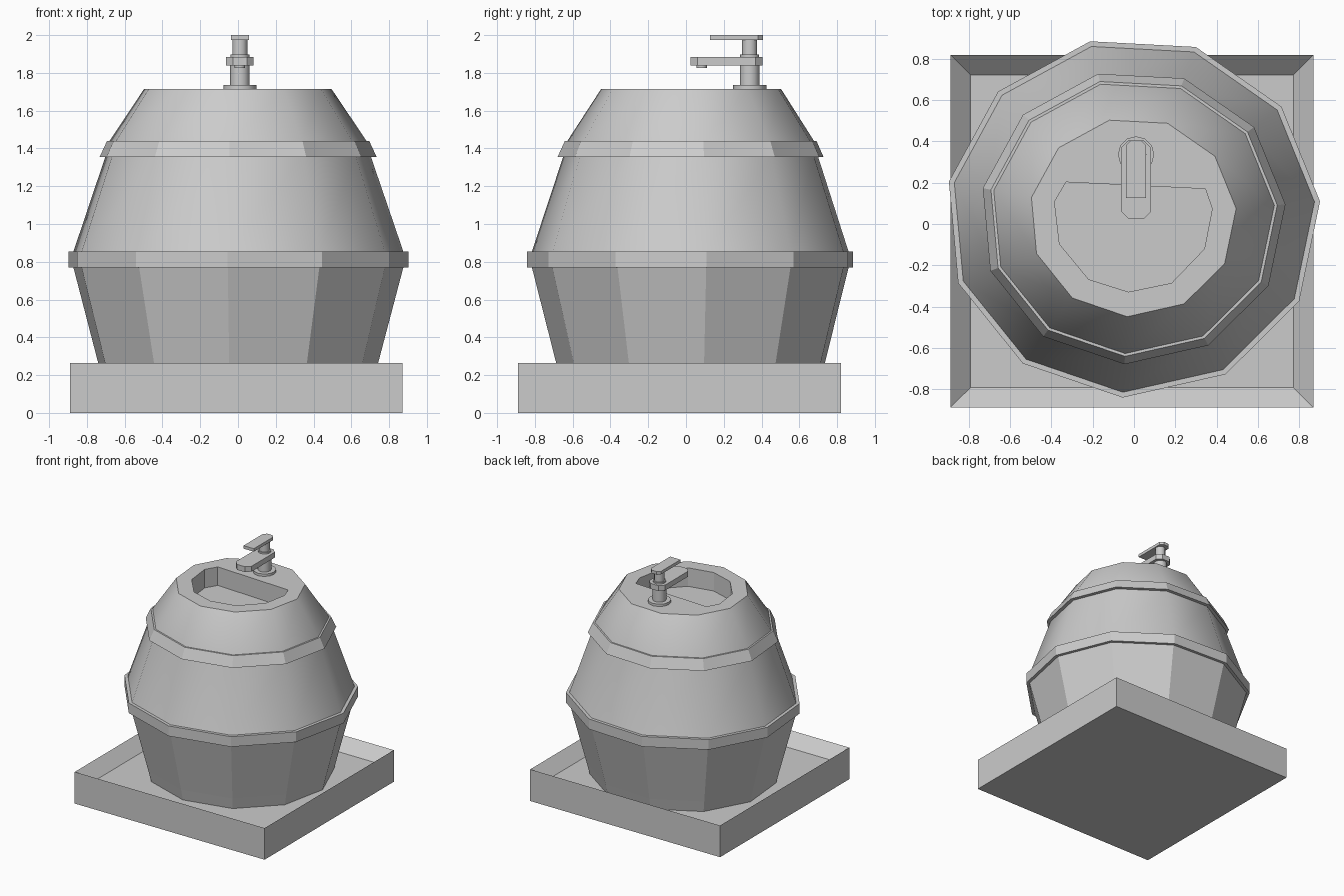
import bpy, bmesh
from math import sin, cos, tau, radians

if "Cube" in bpy.data.objects:
    bpy.data.objects.remove(bpy.data.objects["Cube"])

SIDES = 11
CX, CY = -0.005, 0.033


def finish(name, bm, smooth_from=None):
    bmesh.ops.recalc_face_normals(bm, faces=bm.faces)
    if smooth_from is not None:
        for f in bm.faces:
            f.smooth = f.calc_center_median().z > smooth_from and abs(f.normal.z) < 0.95
    me = bpy.data.meshes.new(name)
    bm.to_mesh(me)
    bm.free()
    ob = bpy.data.objects.new(name, me)
    bpy.context.collection.objects.link(ob)
    return ob


def lathe(name, profile, closed=False, smooth_from=None):
    """Slightly oval 11-sided lathe; a closed profile makes a hoop."""
    bm = bmesh.new()
    rings = []
    for r, z in profile:
        rings.append([bm.verts.new((CX + r * cos(a), CY + 0.962 * r * sin(a), z))
                      for a in (radians(5) + tau * i / SIDES for i in range(SIDES))])
    pairs = list(zip(rings, rings[1:]))
    if closed:
        pairs.append((rings[-1], rings[0]))
    else:
        bm.faces.new(rings[0])
        bm.faces.new(rings[-1])
    for a, b in pairs:
        for i in range(SIDES):
            j = (i + 1) % SIDES
            bm.faces.new((a[i], a[j], b[j], b[i]))
    return finish(name, bm, smooth_from)


def prism(name, pts, z0, z1):
    bm = bmesh.new()
    lo = [bm.verts.new((x, y, z0)) for x, y in pts]
    hi = [bm.verts.new((x, y, z1)) for x, y in pts]
    bm.faces.new(lo)
    bm.faces.new(hi)
    for i in range(len(pts)):
        j = (i + 1) % len(pts)
        bm.faces.new((lo[i], lo[j], hi[j], hi[i]))
    return finish(name, bm)


def cylinder(name, x, y, r, z0, z1, n=12):
    ob = prism(name, [(x + r * cos(tau * i / n), y + r * sin(tau * i / n))
                      for i in range(n)], z0, z1)
    for p in ob.data.polygons:
        p.use_smooth = abs(p.normal.z) < 0.5
    return ob


def bar(x, hw, y0, y1, c0, c1):
    """Outline of a bar along y with chamfers c0 (front) and c1 (back)."""
    right = [(hw - c0, y0), (hw, y0 + c0), (hw, y1 - c1), (hw - c1, y1)]
    if c0 == 0:
        right = right[1:]
    return [(x + a, b) for a, b in right] + [(x - a, b) for a, b in reversed(right)]


# Square tray with a sunken floor
tray = prism("tray", [(-0.89, -0.89), (0.87, -0.89), (0.87, 0.82), (-0.89, 0.82)], 0, 0.265)
bm = bmesh.new()
bm.from_mesh(tray.data)
top = max(bm.faces, key=lambda f: f.calc_center_median().z)
bmesh.ops.inset_region(bm, faces=[top], thickness=0.138)
bmesh.ops.translate(bm, verts=top.verts, vec=(0, 0, -0.095))
bm.to_mesh(tray.data)
bm.free()

# Barrel: flat lower staves, smooth upper part
barrel = lathe("barrel", [(0.725, 0.165), (0.75, 0.265), (0.885, 0.775), (0.885, 0.85),
                          (0.71, 1.36), (0.688, 1.44), (0.502, 1.715)], smooth_from=0.84)

# Basin cut into the lid, straight along the back
basin = [(-0.33, 0.203), (-0.385, 0.107), (-0.361, -0.097), (-0.22, -0.268),
         (-0.027, -0.329), (0.182, -0.286), (0.341, -0.121), (0.379, 0.073), (0.346, 0.17)]
cutter = prism("basin_cutter", basin, 1.56, 1.8)
cutter.hide_render = True
cutter.hide_set(True)
mod = barrel.modifiers.new("basin", 'BOOLEAN')
mod.operation = 'DIFFERENCE'
mod.solver = 'EXACT'
mod.object = cutter
bpy.context.view_layer.update()
dg = bpy.context.evaluated_depsgraph_get()
cut_mesh = bpy.data.meshes.new_from_object(barrel.evaluated_get(dg))
barrel.modifiers.clear()
barrel.data = cut_mesh
bpy.data.objects.remove(cutter)

# Hoops
lathe("lower_hoop", [(0.86, 0.77), (0.91, 0.77), (0.91, 0.855), (0.86, 0.855)], closed=True)
lathe("upper_hoop", [(0.68, 1.355), (0.742, 1.355), (0.702, 1.44), (0.66, 1.44)], closed=True)

# Tap: flange, post, spout, nozzle, neck, handle
TX, TY = 0.01, 0.337
cylinder("tap_flange", TX, TY, 0.088, 1.71, 1.735)
cylinder("tap_post", TX, TY, 0.052, 1.73, 1.845)
prism("tap_spout", bar(TX, 0.073, 0.025, 0.405, 0.036, 0.036), 1.84, 1.885)
cylinder("tap_nozzle", TX, 0.083, 0.028, 1.825, 1.845)
cylinder("tap_collar", TX, TY, 0.05, 1.88, 1.897)
cylinder("tap_neck", TX, TY, 0.04, 1.89, 1.98)
prism("tap_handle", bar(TX, 0.048, 0.127, 0.407, 0, 0.025), 1.975, 2.0)
